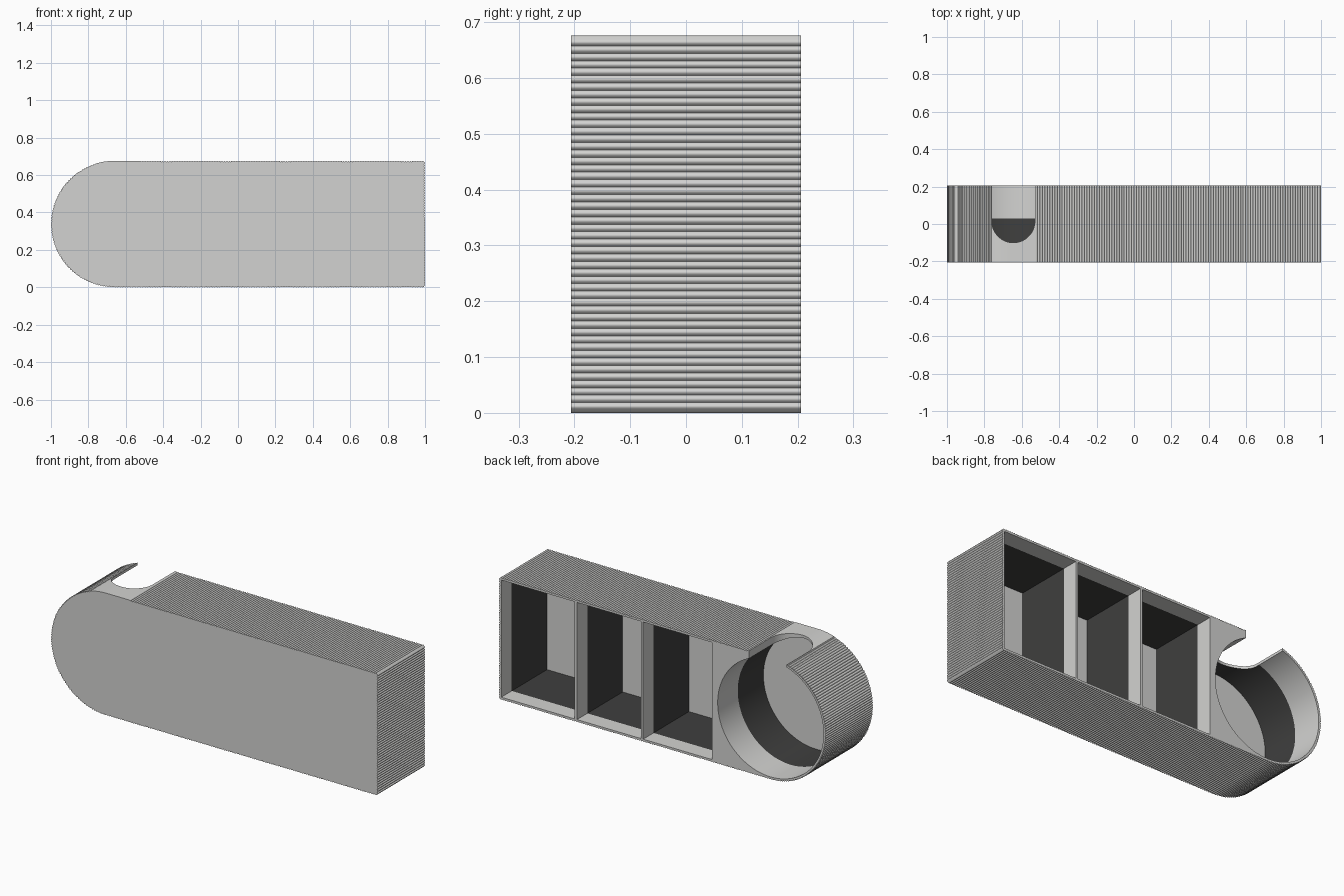
import bpy, bmesh, math
from mathutils import Vector

if "Cube" in bpy.data.objects:
    bpy.data.objects.remove(bpy.data.objects["Cube"], do_unlink=True)

H, R = 0.676, 0.338          # body height and round end radius
CX = -1 + R                  # centre of the round end
BACK, FLOOR = 0.206, -0.194  # open back and inner face of the front panel
PITCH, RIB, STEPS = 0.0133, 0.005, 6
WALL = 0.014
NOTCH_X, NOTCH_R, NOTCH_Y = -0.645, 0.115, 0.015


def material(name, value):
    m = bpy.data.materials.new(name)
    m.use_nodes = True
    color = (value, value, value * 0.98, 1)
    m.diffuse_color = color
    m.node_tree.nodes["Principled BSDF"].inputs["Base Color"].default_value = color
    return m


MATS = [material("light_grey", 0.65), material("charcoal", 0.05)]


def prism(name, loop, levels, place, dark_band=None):
    """Stack copies of a 2D loop at the given levels and skin them."""
    bm = bmesh.new()
    rings = [[bm.verts.new(place(a, b, t)) for a, b in loop] for t in levels]
    n = len(loop)
    for k in range(len(rings) - 1):
        for i in range(n):
            j = (i + 1) % n
            f = bm.faces.new((rings[k][i], rings[k][j], rings[k + 1][j], rings[k + 1][i]))
            f.material_index = int(k == dark_band)
    bm.faces.new(rings[0])
    bm.faces.new(rings[-1])
    bmesh.ops.recalc_face_normals(bm, faces=bm.faces)
    mesh = bpy.data.meshes.new(name)
    bm.to_mesh(mesh)
    bm.free()
    for m in MATS:
        mesh.materials.append(m)
    ob = bpy.data.objects.new(name, mesh)
    bpy.context.collection.objects.link(ob)
    return ob


def along_y(a, b, t):
    return Vector((a, t, b))


def along_z(a, b, t):
    return Vector((a, b, t))


# Ribbed outline: bottom, flat end, top, round end
def line(start, end, normal):
    s, e, nrm = Vector(start), Vector(end), Vector(normal)
    return (e - s).length, lambda u: (s.lerp(e, u), nrm)


def arc(u):
    ang = math.pi * (0.5 + u)
    nrm = Vector((math.cos(ang), math.sin(ang)))
    return Vector((CX, R)) + nrm * R, nrm


sections = [
    line((CX, 0), (1 - RIB, 0), (0, -1)),
    line((1, RIB), (1, H - RIB), (1, 0)),
    line((1 - RIB, H), (CX, H), (0, 1)),
    (math.pi * R, arc),
]
outline = []
for length, path in sections:
    count = round(length / PITCH) * STEPS
    for i in range(count):
        p, nrm = path(i / count)
        plain = p.y > R and abs(p.x - NOTCH_X) < NOTCH_R + 0.004
        if not plain:
            p = p - nrm * RIB * (1 - abs(math.sin(math.pi * i / STEPS)))
        outline.append((p.x, p.y))

body = prism("compartment_case", outline, [-BACK, BACK], along_y)

# Rectangular pockets, dark in their deeper part
cutters = []
dividers = [1.0, 0.53, 0.125, -0.31]
for k in range(3):
    x1 = dividers[k] - (WALL if k == 0 else WALL / 2)
    x0 = dividers[k + 1] + WALL / 2
    rect = [(x0, WALL), (x1, WALL), (x1, H - WALL), (x0, H - WALL)]
    cutters.append(prism("pocket_cutter", rect, [FLOOR, 0.115, 0.3], along_y, 0))

# Round pocket
circle = [(CX + (R - WALL) * math.cos(a), R + (R - WALL) * math.sin(a))
          for a in (math.tau * i / 96 for i in range(96))]
cutters.append(prism("round_cutter", circle, [FLOOR, 0.03, 0.3], along_y, 0))

# U-shaped finger notch through the top of the round end
notch = [(NOTCH_X + NOTCH_R * math.cos(a), NOTCH_Y + NOTCH_R * math.sin(a))
         for a in (math.pi + math.pi * i / 32 for i in range(33))]
notch += [(NOTCH_X + NOTCH_R, 0.3), (NOTCH_X - NOTCH_R, 0.3)]
cutters.append(prism("notch_cutter", notch, [0.45, 0.8], along_z))

for c in cutters:
    c.hide_render = True
    mod = body.modifiers.new("cut", "BOOLEAN")
    mod.operation = "DIFFERENCE"
    mod.solver = "EXACT"
    mod.object = c

# Apply the cuts and tidy up
bpy.context.view_layer.update()
graph = bpy.context.evaluated_depsgraph_get()
cut_mesh = bpy.data.meshes.new_from_object(body.evaluated_get(graph))
body.modifiers.clear()
body.data = cut_mesh
for c in cutters:
    bpy.data.objects.remove(c, do_unlink=True)

bpy.ops.object.select_all(action="DESELECT")
body.select_set(True)
bpy.context.view_layer.objects.active = body
bpy.ops.object.shade_smooth_by_angle(angle=math.radians(35))
